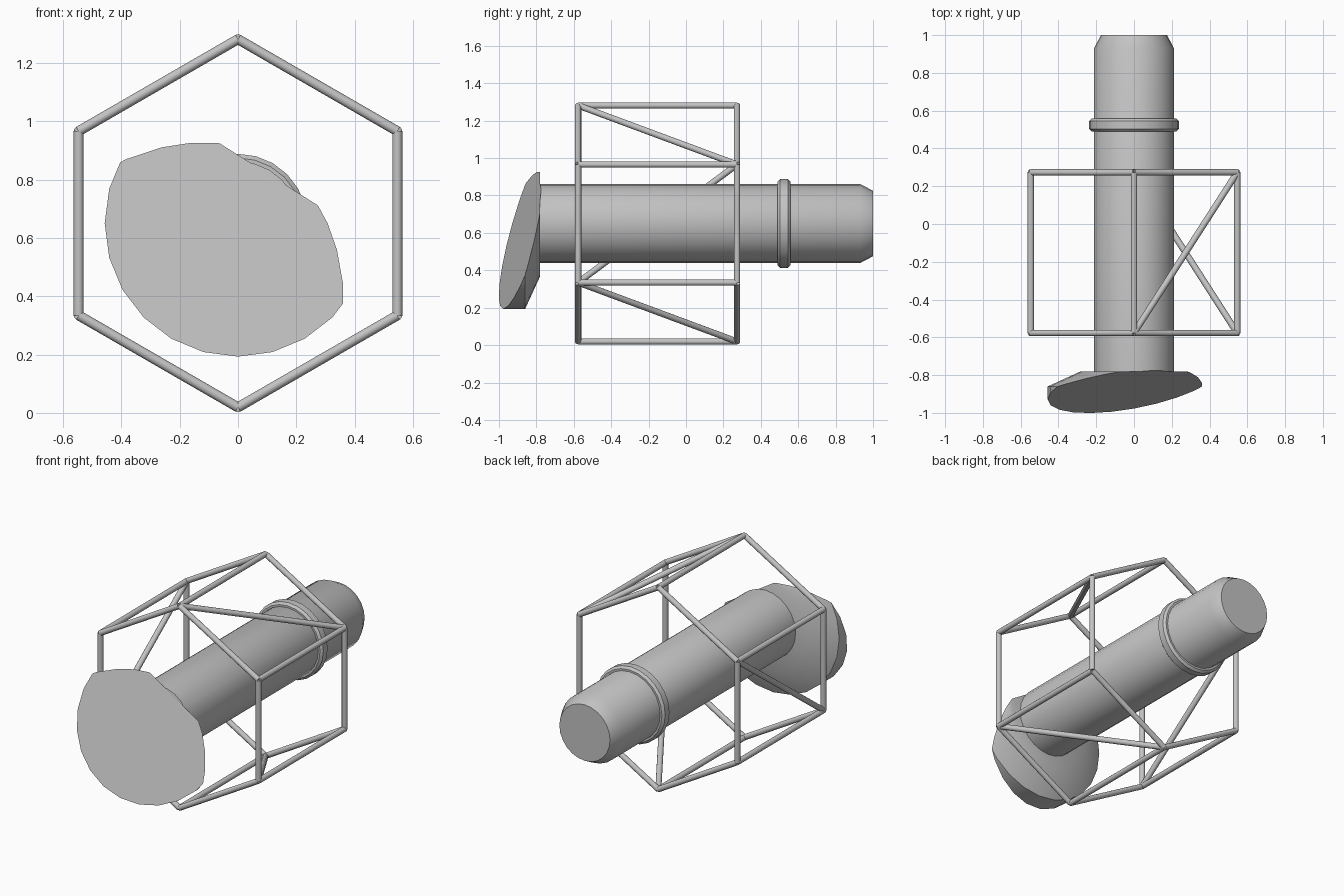
import bpy, bmesh, math
from mathutils import Vector

if "Cube" in bpy.data.objects:
    bpy.data.objects.remove(bpy.data.objects["Cube"])

CZ = 0.65                       # height of the main axis
grey = bpy.data.materials.new("light_grey")
grey.diffuse_color = (0.55, 0.55, 0.55, 1)
grey.use_nodes = True
grey.node_tree.nodes["Principled BSDF"].inputs["Base Color"].default_value = grey.diffuse_color

# Oblique cut plane of the front hood: y = A + B*x + C*z
A, B, C = -1.032, 0.18, 0.285
CUT_NO = Vector((B, -1, C)).normalized()
CUT_CO = Vector((0, A, 0))


def finish(bm, name):
    bmesh.ops.recalc_face_normals(bm, faces=bm.faces)
    me = bpy.data.meshes.new(name)
    bm.to_mesh(me)
    bm.free()
    me.materials.append(grey)
    me.polygons.foreach_set("use_smooth", [True] * len(me.polygons))
    me.set_sharp_from_angle(angle=math.radians(31))
    ob = bpy.data.objects.new(name, me)
    bpy.context.collection.objects.link(ob)
    return ob


def lathe(name, profile, sides=24, cut=False):
    """Solid of revolution about the y axis from (radius, y) points."""
    bm = bmesh.new()
    rings = []
    for r, y in profile:
        rings.append([bm.verts.new((r * math.cos(2 * math.pi * i / sides), y,
                                    CZ + r * math.sin(2 * math.pi * i / sides)))
                      for i in range(sides)])
    for a, b in zip(rings, rings[1:]):
        for i in range(sides):
            j = (i + 1) % sides
            bm.faces.new((a[i], a[j], b[j], b[i]))
    bm.faces.new(rings[0])
    bm.faces.new(rings[-1])
    if cut:
        geom = bm.verts[:] + bm.edges[:] + bm.faces[:]
        bmesh.ops.bisect_plane(bm, geom=geom, plane_co=CUT_CO,
                               plane_no=CUT_NO, clear_outer=True)
        border = [e for e in bm.edges if e.is_boundary]
        bmesh.ops.holes_fill(bm, edges=border, sides=0)
    return finish(bm, name)


def bars(name, pairs, radius=0.017):
    """One object made of round bars between point pairs."""
    bm = bmesh.new()
    for p, q in pairs:
        d = q - p
        res = bmesh.ops.create_cone(bm, cap_ends=True, segments=12,
                                    radius1=radius, radius2=radius, depth=d.length)
        rot = d.to_track_quat('Z', 'Y')
        for v in res["verts"]:
            v.co = rot @ v.co + (p + q) / 2
    return finish(bm, name)


# Main tube with a chamfered rear end
lathe("main_tube", [(0.212, -0.781), (0.212, 0.93), (0.175, 1.0)], cut=True)

# Raised collar near the rear
lathe("rear_collar", [(0.20, 0.49), (0.224, 0.49), (0.238, 0.503),
                      (0.238, 0.545), (0.224, 0.558), (0.20, 0.558)])

# Flared front hood, sliced obliquely
lathe("front_hood", [(0.282, -0.78), (0.457, -0.86), (0.457, -1.15)], cut=True)

# Hexagonal truss around the tube
R, Y0, Y1 = 0.631, -0.577, 0.273


def corner(i, y):
    t = math.radians(90 - 60 * i)
    return Vector((R * math.cos(t), y, CZ + R * math.sin(t)))


bars("front_hexagon", [(corner(i, Y0), corner(i + 1, Y0)) for i in range(6)])
bars("rear_hexagon", [(corner(i, Y1), corner(i + 1, Y1)) for i in range(6)])
bars("long_bars", [(corner(i, Y0), corner(i, Y1)) for i in range(6)])
bars("diagonal_braces", [(corner(i, Y0), corner(i + 1, Y1)) for i in (0, 2, 4)])
